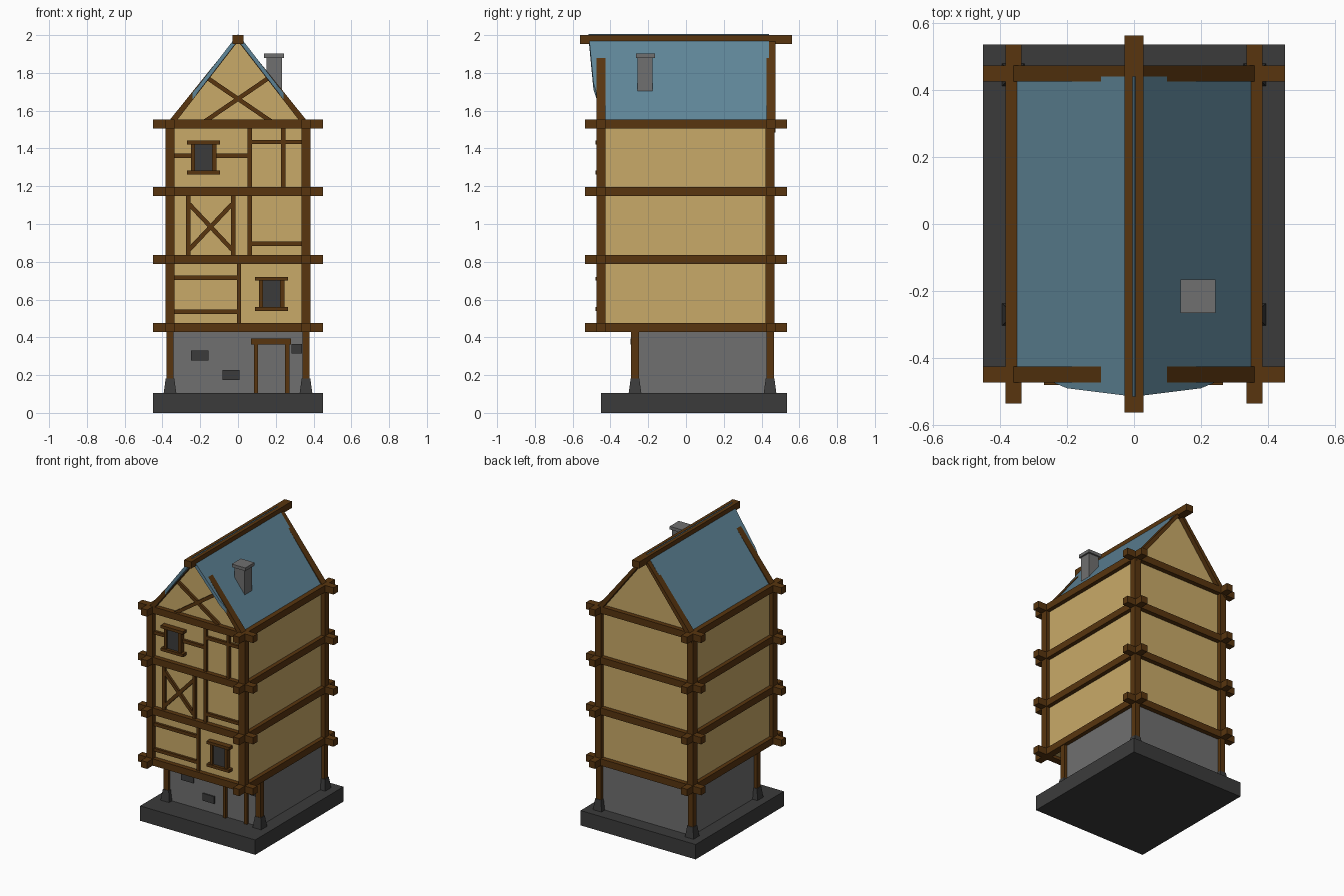
import bpy, bmesh, math
from mathutils import Vector

if "Cube" in bpy.data.objects:
    bpy.data.objects.remove(bpy.data.objects["Cube"])


def material(name, rgb):
    lin = [((c / 255 + 0.055) / 1.055) ** 2.4 for c in rgb]
    m = bpy.data.materials.new(name)
    m.diffuse_color = (*lin, 1)
    m.use_nodes = True
    m.node_tree.nodes["Principled BSDF"].inputs["Base Color"].default_value = m.diffuse_color
    return m


PLASTER = material("plaster", (201, 170, 104))
WOOD = material("timber", (88, 53, 15))
STONE = material("stone", (112, 112, 112))
DARK = material("dark_stone", (59, 59, 59))
ROOF = material("roof_blue", (95, 133, 152))


def finish(name, bm, mat):
    bmesh.ops.recalc_face_normals(bm, faces=bm.faces)
    me = bpy.data.meshes.new(name)
    bm.to_mesh(me)
    bm.free()
    me.materials.append(mat)
    ob = bpy.data.objects.new(name, me)
    bpy.context.collection.objects.link(ob)
    return ob


def prism(name, pts, shift, mat):
    """Flat outline of 3D points extruded by a vector."""
    bm = bmesh.new()
    f = bm.faces.new([bm.verts.new(p) for p in pts])
    ext = bmesh.ops.extrude_face_region(bm, geom=[f])
    vs = [v for v in ext["geom"] if isinstance(v, bmesh.types.BMVert)]
    bmesh.ops.translate(bm, verts=vs, vec=shift)
    if f.is_valid and len(bm.faces) < len(pts) + 2:
        bm.faces.new([v for v in f.verts])
    return finish(name, bm, mat)


def box(name, x, y, z, mat, taper=0.0):
    """Box from (min, max) ranges; taper pulls the top in on each side."""
    bm = bmesh.new()
    bmesh.ops.create_cube(bm, size=1)
    for v in bm.verts:
        t = taper if v.co.z > 0 else 0
        sx, sy = math.copysign(t, v.co.x), math.copysign(t, v.co.y)
        v.co = (x[v.co.x > 0] - sx, y[v.co.y > 0] - sy, z[v.co.z > 0])
    return finish(name, bm, mat)


def strip(name, a, b, w=0.023, y=(-0.457, -0.43)):
    """Timber on the front wall between two (x, z) points."""
    a, b = Vector(a), Vector(b)
    d = (b - a).normalized()
    n = Vector((-d.y, d.x)) * w / 2
    pts = [(p.x, y[0], p.y) for p in (a + n, b + n, b - n, a - n)]
    return prism(name, pts, (0, y[1] - y[0], 0), WOOD)


# Plinth, stone ground floor, plastered upper floors and gable
box("plinth", (-0.45, 0.45), (-0.45, 0.535), (0, 0.105), DARK)
box("ground_floor", (-0.355, 0.355), (-0.27, 0.44), (0.1, 0.45), STONE)
box("upper_walls", (-0.355, 0.355), (-0.44, 0.44), (0.45, 1.53), PLASTER)
prism("gable", [(-0.35, -0.44, 1.53), (0.35, -0.44, 1.53), (0, -0.44, 1.98)],
      (0, 0.88, 0), PLASTER)

# Corner posts and their stone feet
for s in (-1, 1):
    x = 0.36 * s
    for y in (-0.449, 0.445):
        box("upper_post", (x - 0.024, x + 0.024), (y - 0.024, y + 0.024), (0.45, 1.53), WOOD)
    for y in (-0.27, 0.445):
        box("ground_post", (x - 0.019, x + 0.019), (y - 0.02, y + 0.02), (0.1, 0.45), WOOD)
        box("post_foot", (x - 0.034, x + 0.034), (y - 0.034, y + 0.034), (0.1, 0.182), DARK, 0.011)

# Crossing floor beams on four levels
for z in (0.453, 0.813, 1.171, 1.529):
    zz = (z - 0.024, z + 0.024)
    for s in (-1, 1):
        box("cross_beam", (-0.45, 0.45), (0.449 * s - 0.024, 0.449 * s + 0.024), zz, WOOD)
        box("side_beam", (0.36 * s - 0.024, 0.36 * s + 0.024), (-0.535, 0.535), zz, WOOD)


# Roof slopes with a pointed hood in front, rafters and ridge
def slope(x, top):
    return top - 1.294 * abs(x)


OUTLINE = [(0, 0.44), (0.36, 0.44), (0.36, -0.44), (0.26, -0.465),
           (0.2, -0.49), (0, -0.515)]
for s in (-1, 1):
    prism("roof_slope", [(s * x, y, slope(x, 2.005)) for x, y in OUTLINE],
          (0, 0, -0.034), ROOF)
    for y in (-0.473, 0.425):
        prism("rafter", [(s * 0.372, y, slope(0.372, 2.019)), (0, y, 2.0),
                         (0, y, 1.967), (s * 0.372, y, slope(0.372, 1.967))],
              (0, 0.048, 0), WOOD)
box("ridge_beam", (-0.028, 0.028), (-0.562, 0.562), (1.953, 2.0), WOOD)

# Chimney with cap
box("chimney", (0.15, 0.232), (-0.256, -0.177), (1.66, 1.885), STONE)
box("chimney_cap", (0.138, 0.243), (-0.266, -0.165), (1.88, 1.902), STONE)

# Front timber framing, as (start, end) in x, z
FRAME = [
    # first upper floor
    ((-0.34, 0.715), (0.005, 0.715)), ((-0.34, 0.535), (0.005, 0.535)),
    ((0.005, 0.46), (0.005, 0.8)),
    # second upper floor
    ((-0.264, 0.82), (-0.264, 1.16)), ((-0.026, 0.82), (-0.026, 1.16)),
    ((0.063, 0.82), (0.063, 1.16)), ((0.063, 0.895), (0.34, 0.895)),
    ((-0.258, 1.105), (-0.032, 0.865)), ((-0.258, 0.865), (-0.032, 1.105)),
    # third upper floor
    ((0.063, 1.18), (0.063, 1.52)), ((0.24, 1.18), (0.24, 1.52)),
    ((0.063, 1.434), (0.34, 1.434)), ((-0.34, 1.362), (0.063, 1.362)),
    # gable cross
    ((0.165, 1.775), (-0.18, 1.54)), ((-0.165, 1.775), (0.18, 1.54)),
]
for a, b in FRAME:
    strip("front_timber", a, b)

# Windows: dark pane, jambs, lintel and sill
for x, z in ((0.178, 0.63), (-0.182, 1.352)):
    box("window_pane", (x - 0.055, x + 0.055), (-0.461, -0.44), (z - 0.08, z + 0.08), DARK)
    for s in (-1, 1):
        strip("window_jamb", (x + 0.056 * s, z - 0.075), (x + 0.056 * s, z + 0.075), 0.022, (-0.472, -0.43))
        strip("window_rail", (x - 0.087, z + 0.08 * s), (x + 0.087, z + 0.08 * s), 0.02, (-0.48, -0.43))

# Door frame on the ground floor
for x in (0.096, 0.261):
    strip("door_post", (x, 0.1), (x, 0.37), 0.022, (-0.29, -0.26))
strip("door_lintel", (0.068, 0.378), (0.28, 0.378), 0.03, (-0.295, -0.26))

# Dark stones set in the front ground wall
for x0, x1, z0 in ((-0.25, -0.155, 0.277), (-0.082, 0.008, 0.175), (0.283, 0.34, 0.314)):
    box("wall_stone", (x0, x1), (-0.278, -0.269), (z0, z0 + 0.052), DARK)
